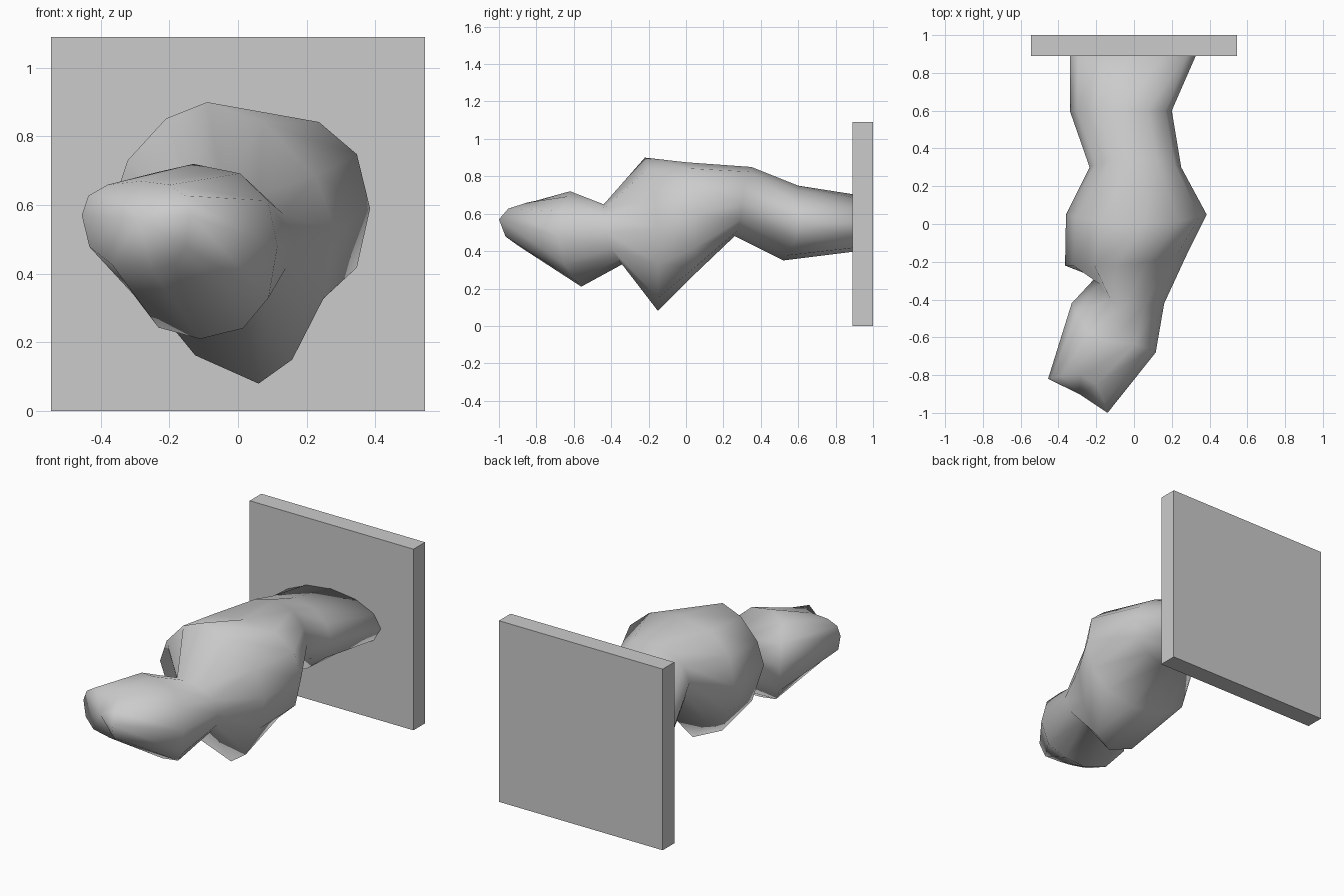
import bpy
import bmesh
from math import cos, sin, tau
from mathutils import Vector

cube = bpy.data.objects.get("Cube")
if cube:
    bpy.data.objects.remove(cube, do_unlink=True)

SIDES = 12

grey = bpy.data.materials.new("mid_grey")
grey.use_nodes = True
grey.diffuse_color = (0.6, 0.6, 0.6, 1)
grey.node_tree.nodes["Principled BSDF"].inputs["Base Color"].default_value = (0.6, 0.6, 0.6, 1)


def finish(bm, name, smooth):
    """Turn a bmesh into a grey object."""
    bmesh.ops.recalc_face_normals(bm, faces=bm.faces)
    for face in bm.faces:
        face.smooth = smooth
    mesh = bpy.data.meshes.new(name)
    bm.to_mesh(mesh)
    bm.free()
    mesh.materials.append(grey)
    obj = bpy.data.objects.new(name, mesh)
    bpy.context.collection.objects.link(obj)
    return obj


def ring_points(pinch, plus_x, top, minus_x, bottom):
    """Closed section through four extreme points; pinch below 1 is boxier, above 1 is leaner."""
    points = []
    for i in range(SIDES):
        c, s = cos(tau * i / SIDES), sin(tau * i / SIDES)
        side = Vector(plus_x if c >= 0 else minus_x)
        cap = Vector(top if s >= 0 else bottom)
        points.append((cap.x + abs(c) ** pinch * (side.x - cap.x),
                       side.y * c * c + cap.y * s * s,
                       side.z + abs(s) ** pinch * (cap.z - side.z)))
    return points


# Wall plate
bm = bmesh.new()
bmesh.ops.create_cube(bm, size=1)
bmesh.ops.scale(bm, vec=(1.09, 0.11, 1.09), verts=bm.verts)
bmesh.ops.translate(bm, vec=(0, 0.945, 0.545), verts=bm.verts)
finish(bm, "wall_plate", False)

# Body sections from the plate to the tip: pinch, +x side, top, -x side, bottom
root = (1, (.34, .92, .55), (0, .92, .70), (-.34, .92, .55), (0, .92, .40))
stem = (1, (.20, .60, .55), (-.05, .60, .75), (-.34, .60, .53), (-.05, .52, .35))
waist = (1, (.25, .30, .66), (0, .35, .85), (-.235, .30, .66), (0, .26, .48))
belly = (.85, (.385, .05, .59), (.05, .0, .875), (-.36, .05, .57), (.05, .05, .28))
chest = (1.2, (.285, -.15, .52), (-.09, -.22, .90), (-.365, -.22, .60), (.06, -.15, .08))
neck = (1, (.16, -.42, .50), (-.05, -.44, .65), (-.20, -.28, .50), (0, -.34, .33))
head = (.85, (.115, -.68, .48), (-.13, -.62, .72), (-.33, -.42, .50), (-.11, -.56, .21))
tip = (.8, (-.14, -1, .57), (-.28, -.80, .67), (-.455, -.82, .57), (-.25, -.86, .41))

# Lofted body with a lip at the tip
bm = bmesh.new()
rings = [[bm.verts.new(p) for p in ring_points(*section)]
         for section in (root, stem, waist, belly, chest, neck, head, tip)]
for a, b in zip(rings, rings[1:]):
    for i in range(SIDES):
        j = (i + 1) % SIDES
        bm.faces.new((a[i], a[j], b[j], b[i]))
bm.faces.new(rings[0])
lip = bm.verts.new((-.29, -.90, .56))
for i in range(SIDES):
    bm.faces.new((rings[-1][i], rings[-1][(i + 1) % SIDES], lip))
finish(bm, "body", True)
